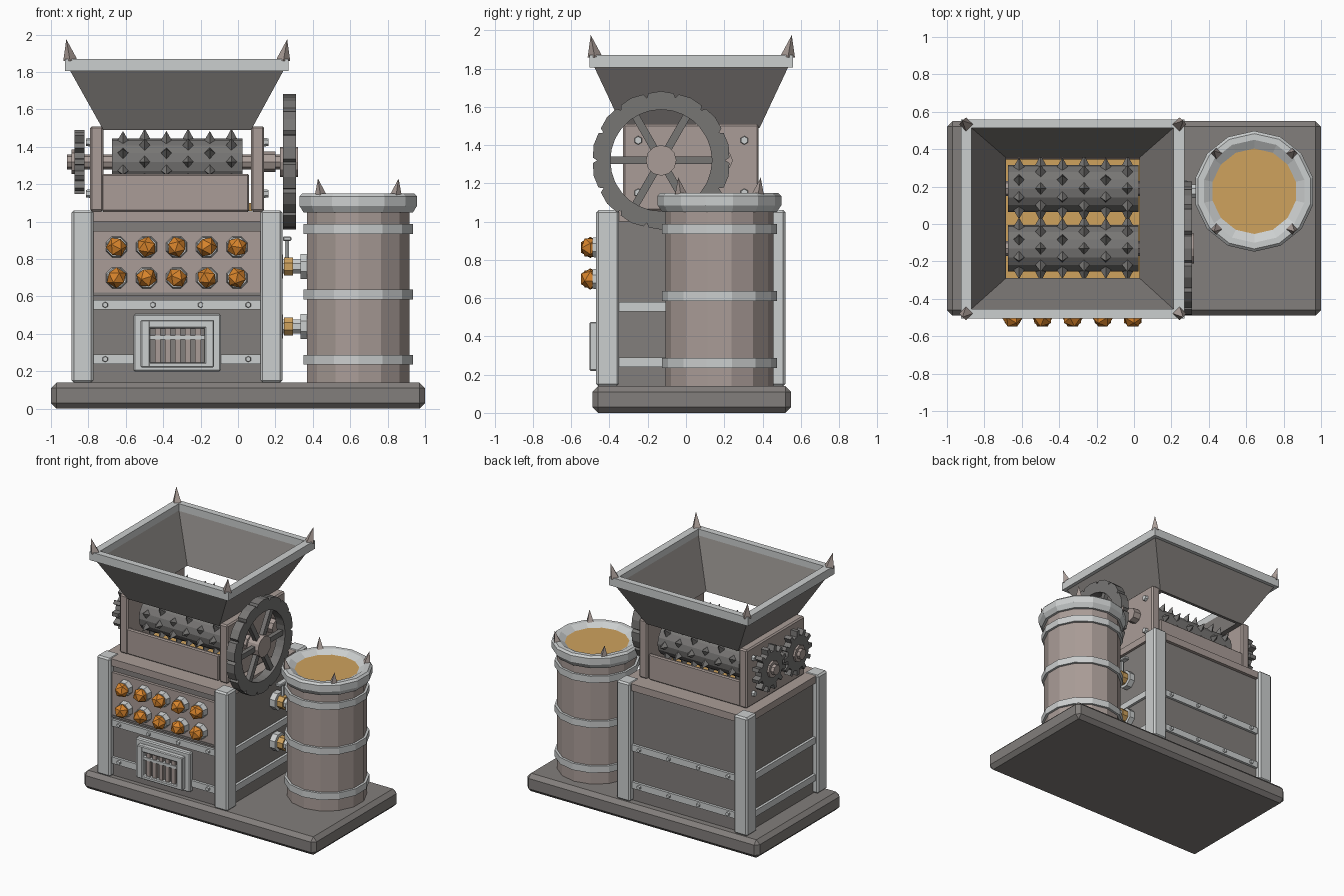
import bpy, bmesh, math
from mathutils import Vector, Matrix

if "Cube" in bpy.data.objects:
    bpy.data.objects.remove(bpy.data.objects["Cube"])


def mat(name, r, g, b):
    m = bpy.data.materials.new(name)
    m.diffuse_color = (r, g, b, 1)
    m.use_nodes = True
    m.node_tree.nodes["Principled BSDF"].inputs["Base Color"].default_value = m.diffuse_color
    return m


GREY = mat("dark grey metal", .225, .21, .20)
IRON = mat("iron grey", .185, .18, .175)
STEEL = mat("light steel", .60, .62, .62)
BROWN = mat("dusty brown", .40, .335, .31)
AMBER = mat("amber liquid", .62, .36, .11)
ORANGE = mat("orange gem", .68, .23, .025)


def finish(name, bm, m, bevel=0):
    bmesh.ops.recalc_face_normals(bm, faces=bm.faces)
    me = bpy.data.meshes.new(name)
    bm.to_mesh(me)
    bm.free()
    me.materials.append(m)
    ob = bpy.data.objects.new(name, me)
    bpy.context.collection.objects.link(ob)
    if bevel:
        b = ob.modifiers.new("bevel", 'BEVEL')
        b.width, b.segments = bevel, 1
    return ob


def box(name, x0, x1, y0, y1, z0, z1, m, bevel=0):
    bm = bmesh.new()
    mx = Matrix.Translation(((x0 + x1) / 2, (y0 + y1) / 2, (z0 + z1) / 2)) @ Matrix.Diagonal((x1 - x0, y1 - y0, z1 - z0, 1))
    bmesh.ops.create_cube(bm, size=1, matrix=mx)
    return finish(name, bm, m, bevel)


def cone(name, start, end, r0, r1, n, m, turn=0.0):
    """Cylinder or spike from start to end."""
    a, b = Vector(start), Vector(end)
    d = b - a
    mx = Matrix.Translation((a + b) / 2) @ d.to_track_quat('Z', 'Y').to_matrix().to_4x4() @ Matrix.Rotation(turn, 4, 'Z')
    bm = bmesh.new()
    bmesh.ops.create_cone(bm, cap_ends=True, segments=n, radius1=r0, radius2=r1, depth=d.length, matrix=mx)
    bmesh.ops.remove_doubles(bm, verts=bm.verts, dist=1e-5)
    return finish(name, bm, m)


def lathe(name, profile, cx, cy, n, m, closed=False):
    bm = bmesh.new()
    rings = [[bm.verts.new((cx + r * math.cos(2 * math.pi * (i + .5) / n), cy + r * math.sin(2 * math.pi * (i + .5) / n), z))
              for i in range(n)] for r, z in profile]
    pairs = list(zip(rings, rings[1:])) + ([(rings[-1], rings[0])] if closed else [])
    for a, b in pairs:
        for i in range(n):
            j = (i + 1) % n
            bm.faces.new((a[i], a[j], b[j], b[i]))
    if not closed:
        bm.faces.new(rings[0])
        bm.faces.new(rings[-1])
    return finish(name, bm, m)


def ring_x(name, x0, x1, cy, cz, outer, inner, m):
    """Ring along x; outer is a list of (angle, radius), inner a radius."""
    bm = bmesh.new()
    loops = []
    for x, use in ((x0, 1), (x1, 1), (x1, 0), (x0, 0)):
        loops.append([bm.verts.new((x, cy + (r if use else inner) * math.cos(a), cz + (r if use else inner) * math.sin(a)))
                      for a, r in outer])
    n = len(outer)
    for k in range(4):
        p, q = loops[k], loops[(k + 1) % 4]
        for i in range(n):
            j = (i + 1) % n
            bm.faces.new((p[i], p[j], q[j], q[i]))
    return finish(name, bm, m)


def frustum_shell(name, levels, m):
    """Closed rectangular ring through (x0, x1, y0, y1, z) levels."""
    bm = bmesh.new()
    loops = [[bm.verts.new(p) for p in ((x0, y0, z), (x1, y0, z), (x1, y1, z), (x0, y1, z))] for x0, x1, y0, y1, z in levels]
    for k in range(len(loops)):
        p, q = loops[k], loops[(k + 1) % len(loops)]
        for i in range(4):
            j = (i + 1) % 4
            bm.faces.new((p[i], p[j], q[j], q[i]))
    return finish(name, bm, m)


# Base, cabinet and corner posts
box("base", -1, 1, -.49, .55, 0, .14, GREY, .03)
box("cabinet", -.85, .195, -.425, .475, .14, 1.0, GREY)
box("cabinet_top", -.87, .215, -.45, .5, 1.0, 1.055, BROWN)
for x in (-.89, .12):
    for y in (-.47, .40):
        box("corner_post", x, x + .117, y, y + .12, .14, 1.06, STEEL, .012)

# Reinforcing straps with bolts
for z in (.24, .53):
    box("front_strap", -.78, .13, -.445, -.42, z, z + .05, STEEL)
    box("back_strap", -.78, .13, .47, .495, z, z + .05, STEEL)
    box("left_strap", -.87, -.84, -.36, .41, z, z + .05, STEEL)
    box("right_strap", .19, .215, -.36, .41, z, z + .05, STEEL)
    for x in (-.71, -.455, -.2, .055):
        cone("strap_bolt", (x, -.44, z + .025), (x, -.46, z + .025), .017, .014, 6, STEEL)
        cone("strap_bolt", (x, .49, z + .025), (x, .51, z + .025), .017, .014, 6, STEEL)

# Control panel with gem buttons
box("control_panel", -.775, .125, -.447, -.42, .615, .95, BROWN)
box("panel_lip", -.775, .125, -.452, -.42, .605, .62, GREY)
for i in range(5):
    for z in (.70, .865):
        x = -.65 + .161 * i
        cone("gem_bezel", (x, -.44, z), (x, -.49, z), .062, .054, 8, STEEL, math.pi / 8)
        bm = bmesh.new()
        bmesh.ops.create_icosphere(bm, subdivisions=1, radius=.056,
                                   matrix=Matrix.Translation((x, -.5, z)) @ Matrix.Rotation(i * .7 + z * 9, 4, 'Y'))
        finish("gem_button", bm, ORANGE)

# Grate door
box("grate_back", -.56, -.09, -.465, -.42, .2, .505, STEEL, .008)
box("grate_recess", -.47, -.175, -.47, -.46, .24, .435, GREY)
for x in (-.52, -.178):
    box("grate_frame_side", x, x + .05, -.505, -.46, .22, .475, STEEL, .006)
for z in (.22, .43):
    box("grate_frame_rail", -.48, -.165, -.505, -.46, z, z + .045 if z > .3 else z + .028, STEEL, .006)
for i in range(5):
    box("grate_bar", -.445 + i * .054, -.415 + i * .054, -.49, -.465, .24, .435, BROWN)
box("grate_crossbar", -.475, -.17, -.497, -.466, .37, .392, STEEL)

# Crusher housing
for x, s in ((-.79, -1), (.07, 1)):
    box("crusher_side_plate", x, x + .07, -.33, .38, 1.055, 1.51, BROWN, .01)
    xf = x + .07 if s > 0 else x
    for y in (-.25, .305):
        for z in (1.15, 1.425):
            cone("plate_bolt", (xf, y, z), (xf + s * .022, y, z), .023, .02, 6, STEEL)
box("crusher_front_plate", -.73, .06, -.325, -.295, 1.055, 1.255, BROWN, .008)
box("crusher_back_plate", -.73, .06, .345, .375, 1.055, 1.255, BROWN, .008)
box("crusher_juice", -.725, .075, -.3, .35, 1.056, 1.1, AMBER)

# Spiked rollers, axles and gears
CZ = 1.32
for k, cy in enumerate((-.13, .19)):
    cone("roller", (-.675, cy, CZ), (.025, cy, CZ), .125, .125, 16, IRON)
    cone("axle", (-.915, cy, CZ), (.2, cy, CZ), .04, .04, 8, BROWN)
    cone("axle_collar", (.14, cy, CZ), (.2, cy, CZ), .055, .055, 8, BROWN)
    for c in range(6):
        for i in range(8):
            a = math.pi / 4 * (i + .5 * (c % 2)) + math.pi / 8
            d = Vector((0, math.cos(a), math.sin(a)))
            p = Vector((-.615 + .116 * c, cy, CZ))
            cone("roller_spike", p + d * .112, p + d * .178, .036, 0, 4, IRON)
    teeth = []
    for t in range(12):
        a0 = 2 * math.pi * (t + .5 * k) / 12
        teeth += [(a0 + f * math.pi / 12, r) for f, r in ((-.95, .13), (-.5, .13), (-.32, .172), (.32, .172), (.5, .13))]
    ring_x("gear", -.875, -.82, cy, CZ, teeth, .03, IRON)
    cone("gear_hub", (-.82, cy, CZ), (-.89, cy, CZ), .065, .065, 8, BROWN)

# Hand wheel with notched rim
rim = []
for t in range(14):
    a0 = 2 * math.pi * t / 14
    rim += [(a0 - .04, .357), (a0, .335), (a0 + .04, .357), (a0 + math.pi / 14, .362)]
WY = -.13
ring_x("wheel_rim", .24, .31, WY, CZ, rim, .265, IRON)
for i in range(6):
    spoke = box("wheel_spoke", .258, .292, .06, .28, -.02, .02, IRON)
    spoke.matrix_world = Matrix.Translation((0, WY, CZ)) @ Matrix.Rotation(i * math.pi / 3, 4, 'X')
cone("wheel_hub", (.225, WY, CZ), (.32, WY, CZ), .08, .08, 12, BROWN)
cone("wheel_axle", (.14, WY, CZ), (.24, WY, CZ), .04, .04, 8, BROWN)

# Hopper funnel, rim and corner spikes
frustum_shell("hopper_funnel", [(-.72, .07, -.33, .385, 1.49), (-.905, .25, -.485, .54, 1.82),
                                (-.87, .212, -.455, .515, 1.82), (-.685, .03, -.29, .355, 1.495)], GREY)
frustum_shell("hopper_rim", [(-.925, .27, -.505, .56, 1.805), (-.925, .27, -.505, .56, 1.87),
                             (-.868, .212, -.455, .512, 1.87), (-.868, .212, -.455, .512, 1.805)], STEEL)
for x, sx in ((-.898, -1), (.243, 1)):
    for y, sy in ((-.478, -1), (.533, 1)):
        cone("hopper_spike", (x, y, 1.865), (x + sx * .02, y + sy * .02, 1.975), .037, 0, 4, BROWN, math.pi / 4)

# Barrel with hoops, rim, liquid and spikes
BX, BY, N = .643, .175, 14
lathe("barrel_body", [(.282, .14), (.282, 1.07)], BX, BY, N, BROWN)
for z in (.235, .585, .935):
    lathe("barrel_hoop", [(.3, z), (.3, z + .052), (.27, z + .052), (.27, z)], BX, BY, N, STEEL, True)
lathe("barrel_rim", [(.27, 1.05), (.3, 1.05), (.323, 1.085), (.323, 1.135), (.308, 1.15), (.275, 1.15), (.225, 1.12), (.225, 1.05)],
      BX, BY, N, STEEL, True)
lathe("barrel_liquid", [(.23, 1.06), (.23, 1.122)], BX, BY, N, AMBER)
for i in range(4):
    a = math.pi / 4 + i * math.pi / 2
    c, s = math.cos(a), math.sin(a)
    cone("barrel_spike", (BX + .285 * c, BY + .285 * s, 1.14), (BX + .305 * c, BY + .305 * s, 1.23), .032, 0, 4, BROWN, math.pi / 4)

# Pipes to the barrel, with sight glass and flanges
for z in (.44, .76):
    for name, x0, x1, r, m in (("pipe_flange", .19, .24, .07, STEEL), ("pipe", .24, .39, .04, STEEL),
                               ("pipe_glass", .245, .295, .052, AMBER), ("pipe_collar", .335, .375, .072, STEEL)):
        cone(name, (x0, BY, z), (x1, BY, z), r, r, 8, m, math.pi / 8)
cone("valve_stem", (.262, BY, .79), (.262, BY, .91), .013, .013, 6, STEEL)
box("valve_handle", .24, .285, BY - .06, BY + .06, .897, .92, STEEL, .005)
